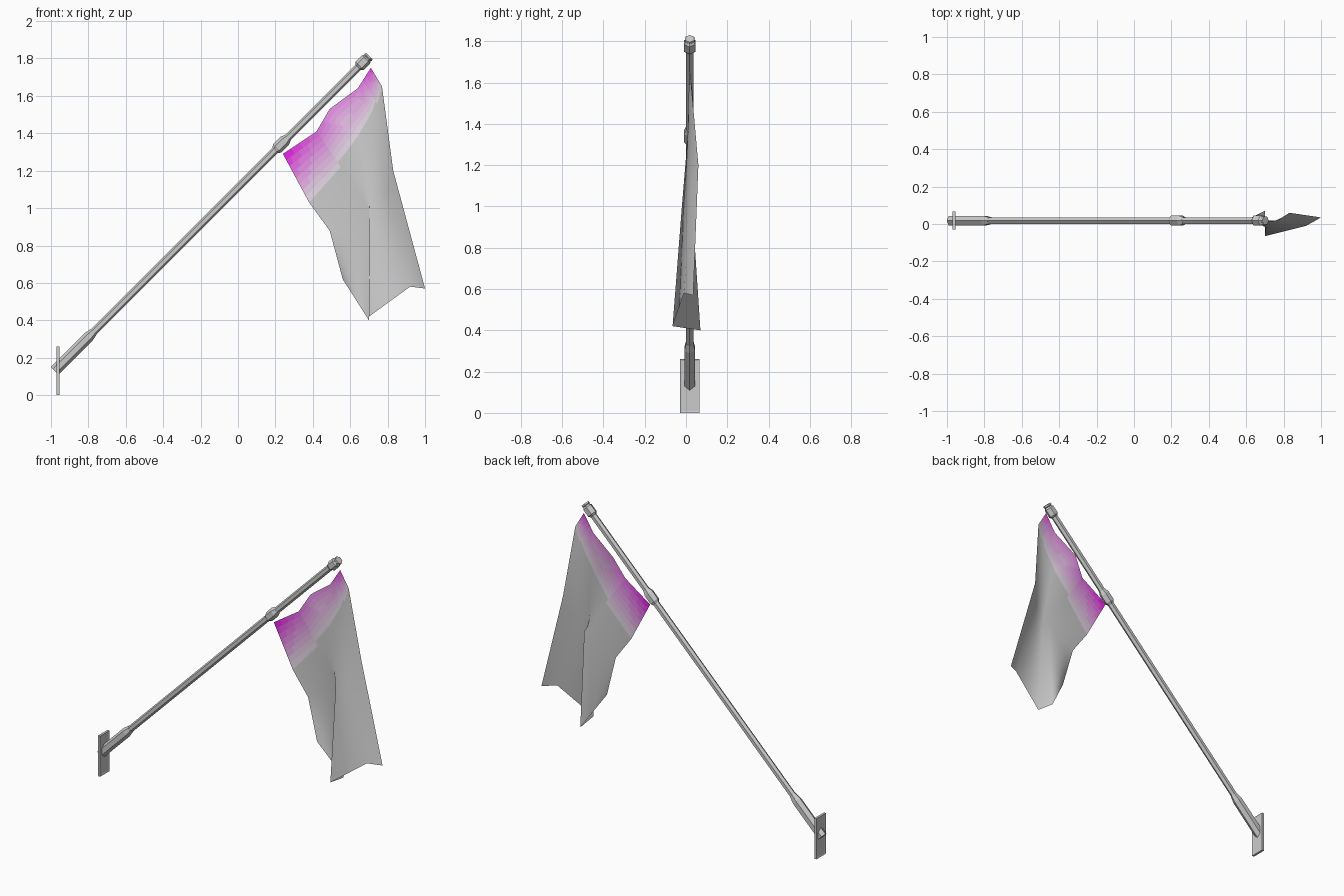
import bpy, bmesh, math
from mathutils import Vector

if "Cube" in bpy.data.objects:
    bpy.data.objects.remove(bpy.data.objects["Cube"])

YC = 0.018          # centre plane of the pole
S = math.sqrt(0.5)


def finish(name, bm):
    bmesh.ops.recalc_face_normals(bm, faces=bm.faces)
    me = bpy.data.meshes.new(name)
    bm.to_mesh(me)
    bm.free()
    ob = bpy.data.objects.new(name, me)
    bpy.context.collection.objects.link(ob)
    return ob


def turned(name, profile, sides=6):
    """Six-sided turned part along the 45 degree pole axis: (x on axis, radius)."""
    bm = bmesh.new()
    rings = []
    for x, r in profile:
        ring = []
        for k in range(sides):
            a = 2 * math.pi * k / sides
            u, w = r * math.cos(a), r * math.sin(a)
            ring.append(bm.verts.new((x - u * S, YC + w, x + 1.11 + u * S)))
        rings.append(ring)
    for a, b in zip(rings, rings[1:]):
        for k in range(sides):
            n = (k + 1) % sides
            bm.faces.new((a[k], a[n], b[n], b[k]))
    bm.faces.new(rings[0])
    bm.faces.new(rings[-1])
    return finish(name, bm)


# Pole, wall socket, collar and end cap
turned("pole", [(-0.95, 0.02), (0.69, 0.02)])
turned("socket", [(-0.98, 0.03), (-0.80, 0.03), (-0.77, 0.021)])
turned("collar", [(0.198, 0.021), (0.21, 0.031), (0.25, 0.031), (0.268, 0.021)])
turned("end_cap", [(0.642, 0.021), (0.65, 0.031), (0.685, 0.031), (0.692, 0.022),
                   (0.696, 0.027), (0.703, 0.025)])

# Wall plate with a shallow inset panel on both broad sides
bm = bmesh.new()
bmesh.ops.create_cube(bm, size=1)
for v in bm.verts:
    v.co = Vector((-0.963 + v.co.x * 0.015, YC + v.co.y * 0.095, 0.13 + v.co.z * 0.26))
bm.normal_update()
for f in [f for f in bm.faces if abs(f.normal.x) > 0.9]:
    bmesh.ops.inset_region(bm, faces=[f], thickness=0.012, depth=-0.003)
finish("wall_plate", bm)

# Flag: columns run from the hoist (along the pole) down to the hem
COLS = [
    [(0.24, 0.02, 1.29), (0.38, 0.01, 1.03), (0.49, 0.01, 0.88), (0.56, 0.00, 0.62)],
    [(0.42, 0.015, 1.41), (0.55, 0.025, 1.22), (0.70, 0.03, 1.00), (0.70, 0.07, 0.40)],
    [(0.49, 0.035, 1.53), (0.66, 0.01, 1.36), (0.705, -0.02, 1.00), (0.70, -0.065, 0.42)],
    [(0.64, 0.02, 1.64), (0.73, 0.01, 1.50), (0.79, 0.025, 1.08), (0.92, -0.01, 0.58)],
    [(0.71, 0.02, 1.75), (0.77, 0.02, 1.65), (0.83, 0.06, 1.20), (1.00, 0.035, 0.57)],
]
P = [[Vector(p) for p in c] for c in COLS]
TINT = [1.0, 0.65, 0.5, 0.55, 0.9]      # strength of the hoist colour per column
NC, NR = len(P), len(P[0])


def normal(i, j):
    du = P[min(i + 1, NC - 1)][j] - P[max(i - 1, 0)][j]
    dv = P[i][min(j + 1, NR - 1)] - P[i][max(j - 1, 0)]
    return du.cross(dv).normalized()


N = [[normal(i, j) for j in range(NR)] for i in range(NC)]


def blend(grid, u, v):
    i, j = min(int(u), NC - 2), min(int(v), NR - 2)
    a, b = u - i, v - j
    return (grid[i][j].lerp(grid[i + 1][j], a)).lerp(grid[i][j + 1].lerp(grid[i + 1][j + 1], a), b)


SUB, STEPS = 8, 12
us = [k / SUB for k in range((NC - 1) * SUB + 1)]
vs = [k / SUB for k in range((NR - 1) * SUB + 1)]
verts = [blend(P, u, v) for u in us for v in vs]
norms = [blend(N, u, v).normalized() for u in us for v in vs]
faces, tints = [], []
for a in range(len(us) - 1):
    for b in range(len(vs) - 1):
        q = a * len(vs) + b
        faces.append((q, q + len(vs), q + len(vs) + 1, q + 1))
        u, v = us[a] + 0.5 / SUB, vs[b] + 0.5 / SUB
        i = int(u)
        w = TINT[i] + (TINT[i + 1] - TINT[i]) * (u - i)
        tints.append(round(max(0, 1 - v) * w * STEPS))

me = bpy.data.meshes.new("flag")
me.from_pydata(verts, [], faces)
for k in range(STEPS + 1):              # grey fading into magenta
    m = bpy.data.materials.new("cloth_%02d" % k)
    m.diffuse_color = (0.8, 0.8 * (1 - k / STEPS) ** 1.5, 0.8, 1)
    m.use_nodes = True
    m.node_tree.nodes["Principled BSDF"].inputs["Base Color"].default_value = m.diffuse_color
    me.materials.append(m)
for f, t in zip(me.polygons, tints):
    f.material_index = t
    f.use_smooth = True
me.update()
# Orient the soft normals with the faces
if me.polygons[0].normal.dot(norms[0]) < 0:
    norms = [-n for n in norms]
me.normals_split_custom_set_from_vertices(norms)
flag = bpy.data.objects.new("flag", me)
bpy.context.collection.objects.link(flag)
